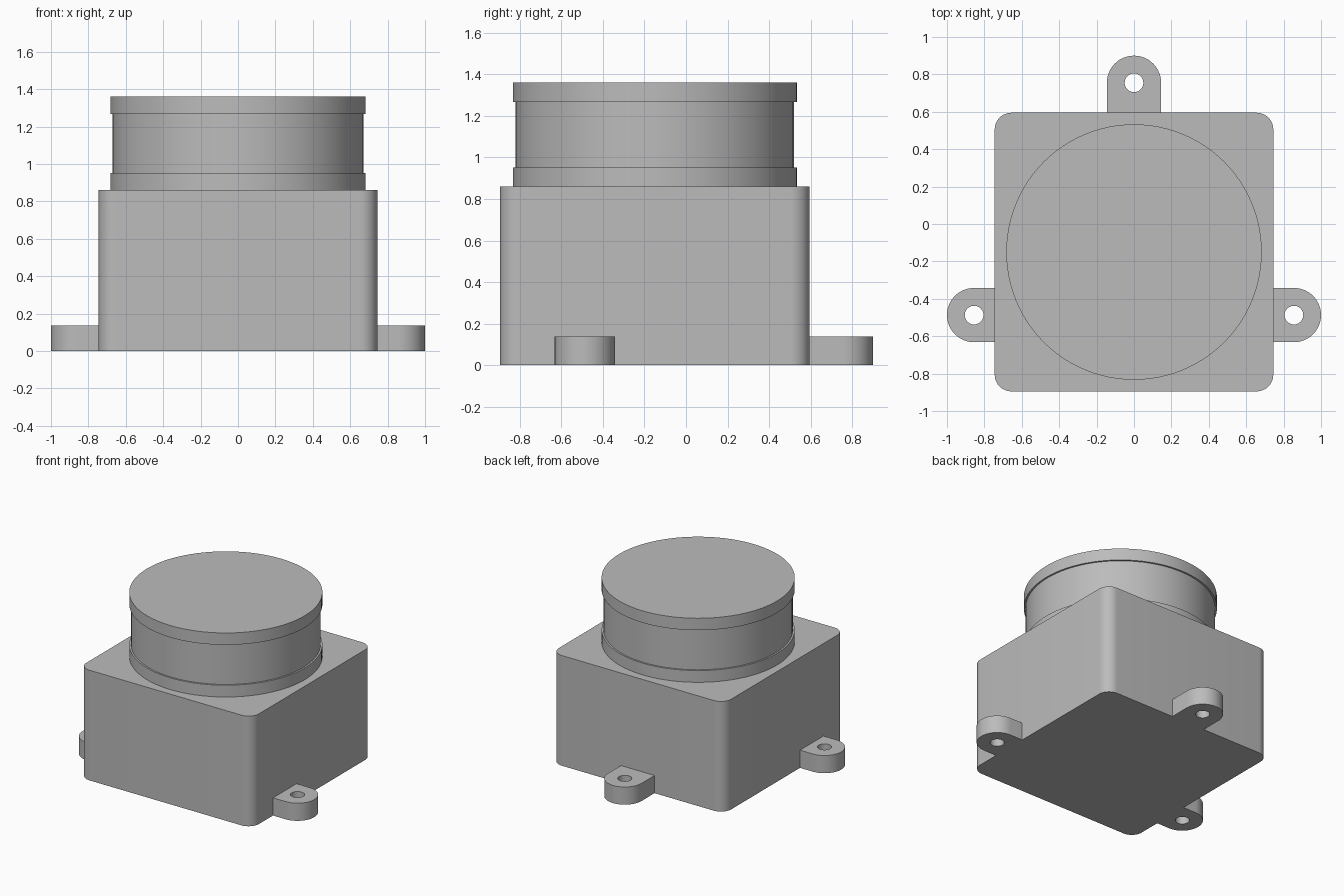
import bpy, bmesh
from math import pi, sin, cos
from mathutils import Matrix, Vector

if "Cube" in bpy.data.objects:
    bpy.data.objects.remove(bpy.data.objects["Cube"], do_unlink=True)

GREY = (0.5, 0.5, 0.5, 1.0)
grey = bpy.data.materials.new("plain grey")
grey.use_nodes = True
grey.diffuse_color = GREY
grey.node_tree.nodes["Principled BSDF"].inputs["Base Color"].default_value = GREY

CENTER_Y = -0.15
HALF = 0.745          # half width of the square housing
HOUSING_TOP = 0.86


def arc(cx, cy, radius, start, end, steps):
    return [(cx + radius * cos(start + (end - start) * i / steps),
             cy + radius * sin(start + (end - start) * i / steps))
            for i in range(steps + 1)]


def finish(name, bm):
    bmesh.ops.recalc_face_normals(bm, faces=bm.faces)
    mesh = bpy.data.meshes.new(name)
    bm.to_mesh(mesh)
    bm.free()
    mesh.materials.append(grey)
    obj = bpy.data.objects.new(name, mesh)
    bpy.context.collection.objects.link(obj)
    bpy.ops.object.select_all(action='DESELECT')
    obj.select_set(True)
    bpy.context.view_layer.objects.active = obj
    bpy.ops.object.shade_smooth_by_angle(angle=pi / 6)
    return obj


def extrude_outline(name, loops, height, matrix=Matrix()):
    """Fill an outline (further loops are holes) and raise it to a solid."""
    bm = bmesh.new()
    edges = []
    for loop in loops:
        verts = [bm.verts.new((x, y, 0)) for x, y in loop]
        edges += [bm.edges.new((verts[i - 1], verts[i])) for i in range(len(verts))]
    bmesh.ops.triangle_fill(bm, edges=edges, use_beauty=True, normal=(0, 0, 1))
    raised = bmesh.ops.extrude_face_region(bm, geom=bm.faces[:], use_keep_orig=True)
    top = [g for g in raised["geom"] if isinstance(g, bmesh.types.BMVert)]
    bmesh.ops.translate(bm, verts=top, vec=Vector((0, 0, height)))
    bmesh.ops.transform(bm, matrix=matrix, verts=bm.verts)
    return finish(name, bm)


# Square housing with rounded vertical corners
CORNER = 0.09
inner = HALF - CORNER
outline = []
for i, (sx, sy) in enumerate([(1, 1), (-1, 1), (-1, -1), (1, -1)]):
    outline += arc(sx * inner, sy * inner, CORNER, i * pi / 2, (i + 1) * pi / 2, 10)
extrude_outline("housing", [outline], HOUSING_TOP, Matrix.Translation((0, CENTER_Y, 0)))

# Round drum with a lower collar and a top rim, turned from one profile
profile = [(0, 0.86), (0.683, 0.86), (0.683, 0.952), (0.67, 0.952),
           (0.67, 1.267), (0.683, 1.267), (0.683, 1.36), (0, 1.36)]
bm = bmesh.new()
points = [bm.verts.new((r, 0, z)) for r, z in profile]
lines = [bm.edges.new(pair) for pair in zip(points, points[1:])]
bmesh.ops.spin(bm, geom=points + lines, cent=(0, 0, 0), axis=(0, 0, 1),
               angle=2 * pi, steps=96, use_duplicate=False)
bmesh.ops.remove_doubles(bm, verts=bm.verts, dist=0.0005)
bmesh.ops.translate(bm, verts=bm.verts, vec=(0, CENTER_Y, 0))
finish("drum", bm)

# Mounting lugs: rounded tabs with a screw hole, pointing outward
TAB_R, HOLE_R, TAB_H = 0.145, 0.05, 0.138
REACH = 0.11
tab = [(0, -TAB_R)] + arc(REACH, 0, TAB_R, -pi / 2, pi / 2, 32) + [(0, TAB_R)]
hole = arc(REACH, 0, HOLE_R, 0, 2 * pi, 32)[:-1]
for name, x, y, turn in [("left_lug", HALF, -0.487, 0),
                         ("right_lug", -HALF, -0.487, pi),
                         ("back_lug", 0, CENTER_Y + HALF, pi / 2)]:
    reach = 0.16 if name == "back_lug" else REACH
    shift = reach - REACH
    loops = [[(px + shift if px > 0 else px, py) for px, py in tab],
             [(px + shift, py) for px, py in hole]]
    extrude_outline(name, loops, TAB_H,
                    Matrix.Translation((x, y, 0)) @ Matrix.Rotation(turn, 4, 'Z'))
